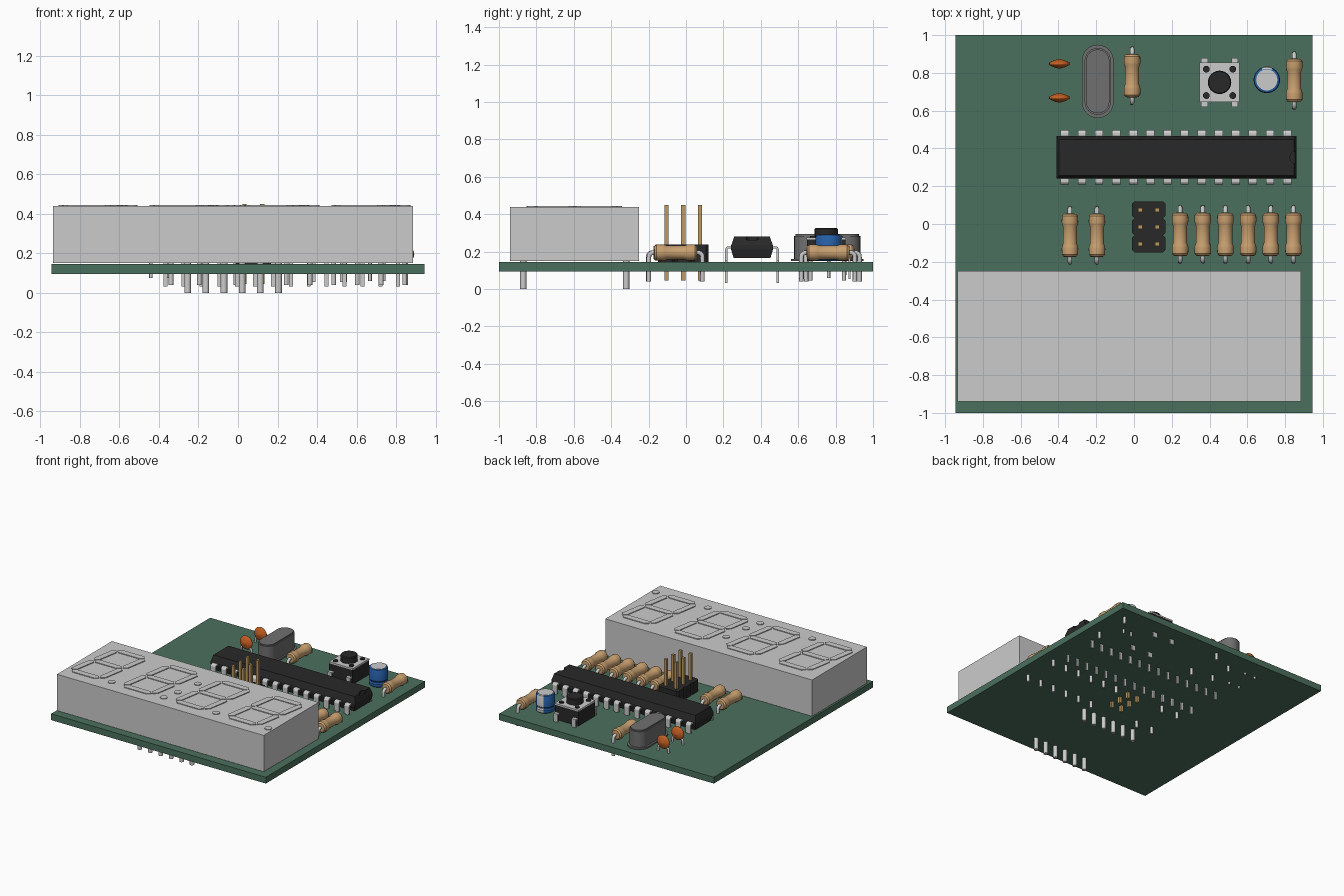
import bpy, bmesh, math
from math import sin, cos, pi
from mathutils import Matrix, Vector

if "Cube" in bpy.data.objects:
    bpy.data.objects.remove(bpy.data.objects["Cube"])


def mat(name, *rgb):
    m = bpy.data.materials.new(name)
    m.diffuse_color = (*rgb, 1)
    m.use_nodes = True
    m.node_tree.nodes["Principled BSDF"].inputs["Base Color"].default_value = m.diffuse_color
    return m


GREEN = mat("board_green", 0.07, 0.16, 0.11)
TAN = mat("tan", 0.58, 0.35, 0.16)
BLUE = mat("blue", 0.02, 0.12, 0.40)
ORANGE = mat("orange", 0.58, 0.12, 0.017)
BLACK = mat("black", 0.022, 0.022, 0.022)
GOLD = mat("gold", 0.51, 0.33, 0.12)
SILVER = mat("silver", 0.65, 0.65, 0.62)
STEEL = mat("steel", 0.16, 0.16, 0.16)


def finish(name, bm, material=None, smooth=False):
    bmesh.ops.recalc_face_normals(bm, faces=bm.faces)
    me = bpy.data.meshes.new(name)
    bm.to_mesh(me)
    bm.free()
    if material:
        me.materials.append(material)
    ob = bpy.data.objects.new(name, me)
    bpy.context.collection.objects.link(ob)
    if smooth:
        bpy.ops.object.select_all(action='DESELECT')
        ob.select_set(True)
        bpy.context.view_layer.objects.active = ob
        bpy.ops.object.shade_smooth_by_angle(angle=math.radians(35))
    return ob


def add_box(bm, x0, x1, y0, y1, z0, z1):
    m = Matrix.Translation(((x0 + x1) / 2, (y0 + y1) / 2, (z0 + z1) / 2))
    bmesh.ops.create_cube(bm, size=1, matrix=m @ Matrix.Diagonal((x1 - x0, y1 - y0, z1 - z0, 1)))


def add_prism(bm, pts, z0, z1):
    f = bm.faces.new([bm.verts.new((x, y, z0)) for x, y in pts])
    top = bmesh.ops.extrude_face_region(bm, geom=[f])["geom"]
    bmesh.ops.translate(bm, vec=(0, 0, z1 - z0), verts=[v for v in top if isinstance(v, bmesh.types.BMVert)])


def circle(x, y, r, n=24):
    return [(x + r * cos(2 * pi * i / n), y + r * sin(2 * pi * i / n)) for i in range(n)]


def stadium(x, y, r, half):
    # rounded slot outline, long along y
    a = [(x + r * cos(pi * i / 12), y + half + r * sin(pi * i / 12)) for i in range(13)]
    return a + [(2 * x - px, 2 * y - py) for px, py in a]


def add_lathe(bm, profile, axis='Z', n=24, at=(0, 0, 0)):
    # profile: (radius, height) revolved, heights run along the chosen axis
    m = Matrix.Translation(at) @ (Matrix.Rotation(-pi / 2, 4, 'X') if axis == 'Y' else Matrix())
    rings = [[bm.verts.new(m @ Vector((r * cos(2 * pi * i / n), r * sin(2 * pi * i / n), h)))
              for i in range(n)] for r, h in profile]
    for a, b in zip(rings, rings[1:]):
        for i in range(n):
            bm.faces.new((a[i], a[(i + 1) % n], b[(i + 1) % n], b[i]))
    bm.faces.new(rings[0])
    bm.faces.new(rings[-1])


def wires(name, paths, r, material=SILVER):
    cu = bpy.data.curves.new(name, 'CURVE')
    cu.dimensions, cu.bevel_depth, cu.bevel_resolution, cu.use_fill_caps = '3D', r, 2, True
    for path in paths:
        s = cu.splines.new('POLY')
        s.points.add(len(path) - 1)
        for p, co in zip(s.points, path):
            p.co = (*co, 1)
    cu.materials.append(material)
    ob = bpy.data.objects.new(name, cu)
    bpy.context.collection.objects.link(ob)
    bpy.ops.object.select_all(action='DESELECT')
    ob.select_set(True)
    bpy.context.view_layer.objects.active = ob
    bpy.ops.object.convert(target='MESH')
    return ob


# circuit board
bm = bmesh.new()
add_box(bm, -0.945, 0.945, -1, 1, 0.095, 0.145)
finish("circuit_board", bm, GREEN)

# four-digit display housing
bm = bmesh.new()
add_box(bm, -0.935, 0.885, -0.94, -0.25, 0.15, 0.439)
finish("display_housing", bm)

# raised slanted segments, decimal points and colon
bm = bmesh.new()
CY, W, H, T, SLANT = -0.595, 0.125, 0.23, 0.024, 0.17


def segment(cx, x, y, length, vertical):
    h = length / 2 - 0.006
    hexa = [(-h, 0), (-h + T, -T), (h - T, -T), (h, 0), (h - T, T), (-h + T, T)]
    pts = [(x - v, y + u) if vertical else (x + u, y + v) for u, v in hexa]
    add_prism(bm, [(cx + px + SLANT * py, CY + py) for px, py in pts], 0.436, 0.445)


for k in range(4):
    cx = -0.725 + 0.46 * k
    for y in (-H, 0, H):
        segment(cx, 0, y, 2 * W, False)
    for sx in (-W, W):
        for sy in (-H / 2, H / 2):
            segment(cx, sx, sy, H, True)
    add_prism(bm, circle(cx + 0.19, CY - 0.23, 0.027, 16), 0.436, 0.445)
for y in (-0.1, 0.1):
    add_prism(bm, circle(-0.025 + SLANT * y, CY + y, 0.027, 16), 0.436, 0.445)
finish("display_segments", bm)

# display pins
bm = bmesh.new()
for i in range(6):
    for y in (-0.87, -0.32):
        add_prism(bm, circle(-0.255 + 0.092 * i, y, 0.017, 12), 0, 0.16)
finish("display_pins", bm, SILVER, True)

# resistors
half = [(0.018, 0.115), (0.034, 0.113), (0.043, 0.102), (0.044, 0.07), (0.042, 0.058), (0.037, 0.045)]
res_profile = [(r, -h) for r, h in half] + half[::-1]
spots = [(-0.339, -0.06), (-0.196, -0.06), (-0.01, 0.785), (0.848, 0.76)]
spots += [(0.244 + 0.12 * i, -0.055) for i in range(6)]
bm = bmesh.new()
paths = []
for x, y in spots:
    add_lathe(bm, res_profile, 'Y', 20, (x, y, 0.195))
    for s in (-1, 1):
        bend = [(0.10, 0.195), (0.122, 0.195), (0.134, 0.191), (0.141, 0.183), (0.143, 0.17), (0.143, 0.04)]
        paths.append([(x, y + s * d, z) for d, z in bend])
finish("resistor_bodies", bm, TAN, True)
wires("resistor_leads", paths, 0.012)

# chip body: hexagonal section, tapered ends, with an end notch
CXI, CYI = 0.225, 0.353
bm = bmesh.new()
rings = []
for z, hx, hy in ((0.165, 0.622, 0.098), (0.212, 0.635, 0.112), (0.232, 0.635, 0.112), (0.28, 0.622, 0.095)):
    rings.append([bm.verts.new((CXI + sx * hx, CYI + sy * hy, z)) for sx, sy in ((-1, -1), (1, -1), (1, 1), (-1, 1))])
for a, b in zip(rings, rings[1:]):
    for i in range(4):
        bm.faces.new((a[i], a[(i + 1) % 4], b[(i + 1) % 4], b[i]))
bm.faces.new(rings[0])
bm.faces.new(rings[-1])
chip = finish("chip_body", bm, BLACK)
bm = bmesh.new()
add_prism(bm, circle(0.86, CYI, 0.034, 20), 0.262, 0.35)
cutter = finish("notch_cutter", bm)
cutter.hide_render = True
mod = chip.modifiers.new("notch", 'BOOLEAN')
mod.operation, mod.object, mod.solver = 'DIFFERENCE', cutter, 'EXACT'
bpy.context.view_layer.objects.active = chip
bpy.ops.object.modifier_apply(modifier="notch")
bpy.data.objects.remove(cutter)

# chip legs: wide shoulder, bent down to a narrow pin
bm = bmesh.new()
section = [(0.10, 0.228), (0.13, 0.228), (0.139, 0.223), (0.144, 0.213), (0.144, 0.15),
           (0.132, 0.15), (0.132, 0.212), (0.128, 0.216), (0.10, 0.216)]
for i in range(14):
    x = -0.366 + 0.0905 * i
    for s in (-1, 1):
        a, b = ([bm.verts.new((x + dx, CYI + s * d, z)) for d, z in section] for dx in (-0.022, 0.022))
        bm.faces.new(a)
        bm.faces.new(b)
        for j in range(len(section)):
            k = (j + 1) % len(section)
            bm.faces.new((a[j], a[k], b[k], b[j]))
        y0, y1 = sorted((CYI + s * 0.132, CYI + s * 0.144))
        add_box(bm, x - 0.01, x + 0.01, y0, y1, 0.032, 0.152)
finish("chip_legs", bm, SILVER)

# pin header: three chamfered blocks with square pins
bm, bp = bmesh.new(), bmesh.new()
for y in (-0.105, -0.015, 0.075):
    c, hx, hy = 0.014, 0.089, 0.045
    pts = [(hx, hy - c), (hx - c, hy), (-hx + c, hy), (-hx, hy - c)]
    pts += [(-px, -py) for px, py in pts]
    add_prism(bm, [(0.078 + px, y + py) for px, py in pts], 0.145, 0.238)
    for x in (0.033, 0.123):
        add_box(bp, x - 0.011, x + 0.011, y - 0.011, y + 0.011, 0.045, 0.45)
finish("header_block", bm, BLACK)
finish("header_pins", bp, GOLD)

# crystal can with flange
bm = bmesh.new()
add_prism(bm, stadium(-0.192, 0.755, 0.084, 0.11), 0.15, 0.162)
add_prism(bm, stadium(-0.192, 0.755, 0.07, 0.107), 0.162, 0.285)
add_prism(bm, stadium(-0.192, 0.755, 0.062, 0.107), 0.285, 0.294)
finish("crystal_can", bm, STEEL, True)
wires("crystal_leads", [[(-0.192, y, 0.16), (-0.192, y, 0.045)] for y in (0.665, 0.845)], 0.011)

# ceramic disc capacitors
bm = bmesh.new()
lens = [(max(0.054 * (1 - (h / 0.026) ** 2), 0.002), h) for h in [0.0026 * i for i in range(-10, 11)]]
paths = []
for y in (0.668, 0.848):
    add_lathe(bm, lens, 'Y', 24, (-0.395, y, 0.222))
    for s in (-1, 1):
        paths.append([(-0.395 + s * d, y, z) for d, z in ((0.02, 0.2), (0.042, 0.18), (0.046, 0.165), (0.046, 0.075))])
finish("disc_capacitors", bm, ORANGE, True)
wires("disc_capacitor_leads", paths, 0.009)

# push button
BX, BY = 0.453, 0.75
bm = bmesh.new()
add_box(bm, BX - 0.103, BX + 0.103, BY - 0.103, BY + 0.103, 0.15, 0.265)
for sx in (-0.07, 0.07):
    for sy in (-0.07, 0.07):
        add_prism(bm, circle(BX + sx, BY + sy, 0.018, 14), 0.26, 0.285)
add_lathe(bm, [(0.062, 0.26), (0.062, 0.32), (0.057, 0.326)], at=(BX, BY, 0))
finish("button_body", bm, BLACK, True)
bm = bmesh.new()
add_box(bm, BX - 0.105, BX + 0.105, BY - 0.105, BY + 0.105, 0.265, 0.277)
finish("button_plate", bm, SILVER)
bm = bmesh.new()
for sx in (-0.08, 0.08):
    for s in (-1, 1):
        for d0, d1, z0, z1 in ((0.09, 0.13, 0.198, 0.21), (0.118, 0.13, 0.055, 0.21)):
            y0, y1 = sorted((BY + s * d0, BY + s * d1))
            add_box(bm, BX + sx - 0.018, BX + sx + 0.018, y0, y1, z0, z1)
finish("button_legs", bm, SILVER)

# electrolytic capacitor: grooved sleeve, top disc, stripe and leads
EX, EY = 0.703, 0.763
can = [(0.06, 0.15), (0.069, 0.157), (0.07, 0.178), (0.063, 0.187), (0.063, 0.193), (0.07, 0.202),
       (0.07, 0.278), (0.066, 0.288), (0.057, 0.291)]
bm = bmesh.new()
add_lathe(bm, can, n=32, at=(EX, EY, 0))
finish("can_capacitor_sleeve", bm, BLUE, True)
bm = bmesh.new()
add_prism(bm, circle(EX, EY, 0.056, 32), 0.285, 0.293)
finish("can_capacitor_top", bm, SILVER)
bm = bmesh.new()
prev = None
for i in range(7):
    a = pi / 2 + (i - 3) * 0.14
    col = [bm.verts.new((EX + (r + 0.001) * cos(a), EY + (r + 0.001) * sin(a), z + (0.001 if z > 0.28 else 0)))
           for r, z in can]
    if prev:
        for j in range(len(can) - 1):
            bm.faces.new((prev[j], col[j], col[j + 1], prev[j + 1]))
    prev = col
finish("can_capacitor_stripe", bm, SILVER, True)
wires("can_capacitor_leads", [[(EX + d, EY, 0.16), (EX + d, EY, 0.06)] for d in (-0.035, 0.035)], 0.009)
